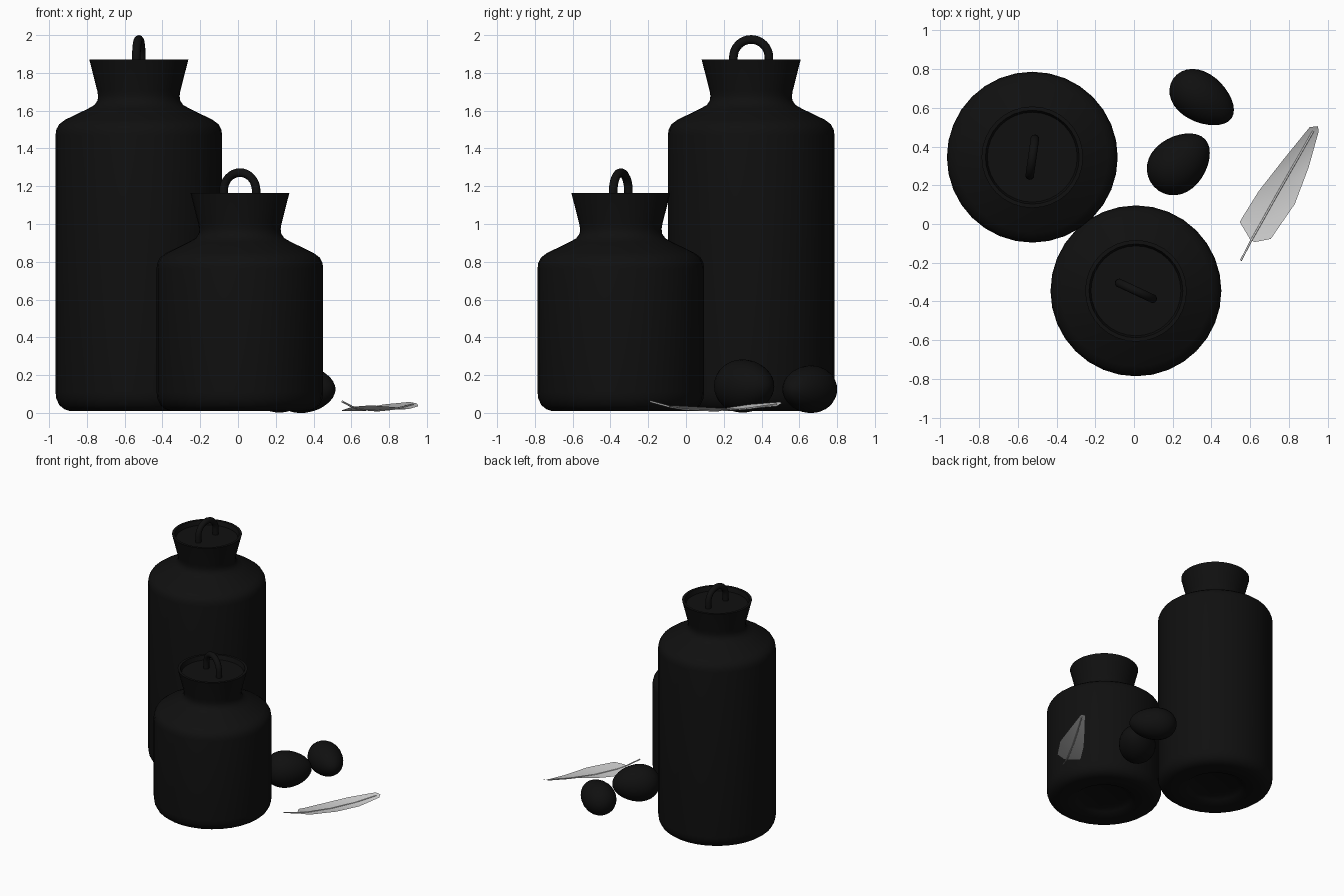
import bpy, bmesh
from math import radians, sin, cos, pi
from mathutils import Matrix, Vector

if "Cube" in bpy.data.objects:
    bpy.data.objects.remove(bpy.data.objects["Cube"])

glaze = bpy.data.materials.new("black_glaze")
glaze.diffuse_color = (0.005, 0.005, 0.005, 1)
glaze.use_nodes = True
glaze.node_tree.nodes["Principled BSDF"].inputs["Base Color"].default_value = glaze.diffuse_color


def finish(name, bm, mat=None, loc=(0, 0, 0), sharp=40):
    bmesh.ops.remove_doubles(bm, verts=bm.verts, dist=1e-5)
    me = bpy.data.meshes.new(name)
    bm.to_mesh(me)
    bm.free()
    me.shade_smooth()
    me.set_sharp_from_angle(angle=radians(sharp))
    ob = bpy.data.objects.new(name, me)
    ob.location = loc
    bpy.context.collection.objects.link(ob)
    if mat:
        me.materials.append(mat)
    return ob


def lathe(name, profile, loc, segs=32):
    bm = bmesh.new()
    vs = [bm.verts.new((r, 0, z)) for r, z in profile]
    es = [bm.edges.new(p) for p in zip(vs, vs[1:])]
    bmesh.ops.spin(bm, geom=vs + es, cent=(0, 0, 0), axis=(0, 0, 1),
                   angle=2 * pi, steps=segs, use_merge=True)
    bmesh.ops.remove_doubles(bm, verts=bm.verts, dist=1e-5)
    bmesh.ops.recalc_face_normals(bm, faces=bm.faces)
    return finish(name, bm, glaze, loc)


def tube(name, pts, radius, mat=None, loc=(0, 0, 0), turn=0):
    cu = bpy.data.curves.new(name, 'CURVE')
    cu.dimensions = '3D'
    cu.bevel_depth = radius
    cu.bevel_resolution = 3
    cu.use_fill_caps = True
    sp = cu.splines.new('POLY')
    sp.points.add(len(pts) - 1)
    for p, co in zip(sp.points, pts):
        p.co = (*co, 1)
    sp.use_smooth = True
    ob = bpy.data.objects.new(name, cu)
    ob.location = loc
    ob.rotation_euler.z = radians(turn)
    bpy.context.collection.objects.link(ob)
    if mat:
        cu.materials.append(mat)
    return ob


# Lidded jars: same shoulder, neck and lid, different body height
def jar(name, x, y, top, turn):
    foot = [(0, 0.05), (0.17, 0.045), (0.21, 0.03), (0.24, 0.01), (0.365, 0.01),
            (0.395, 0.02), (0.42, 0.04), (0.437, 0.075), (0.441, 0.11)]
    upper = [(0.441, -0.40), (0.437, -0.37), (0.422, -0.342), (0.39, -0.318),
             (0.27, -0.26), (0.235, -0.24), (0.218, -0.215), (0.216, -0.19),
             (0.22, -0.165), (0.262, 0), (0.242, 0), (0.232, -0.035), (0, -0.035)]
    lathe(name, foot + [(r, top + z) for r, z in upper], (x, y, 0))
    R = 0.095
    arch = [(R * cos(pi * i / 16), 0, 0.012 + R * sin(pi * i / 16)) for i in range(17)]
    arch = [(R, 0, -0.04)] + arch + [(-R, 0, -0.04)]
    tube(name + "_lid_handle", arch, 0.023, glaze, (x, y, top), turn)


jar("tall_jar", -0.525, 0.345, 1.87, 82)
jar("short_jar", 0.01, -0.345, 1.165, -25)


# Eggs: spheres stretched along x, with a blunt end and a tapered end
def egg(name, loc, length, radius, turn):
    bm = bmesh.new()
    bmesh.ops.create_uvsphere(bm, u_segments=24, v_segments=16, radius=1,
                              matrix=Matrix.Rotation(pi / 2, 4, 'Y'))
    for v in bm.verts:
        k = radius * (1 - 0.14 * v.co.x)
        v.co = Vector((v.co.x * length, v.co.y * k, v.co.z * k))
    ob = finish(name, bm, glaze, loc, 60)
    ob.rotation_euler.z = radians(turn)


egg("egg_near", (0.235, 0.315, 0.142), 0.18, 0.14, 43)
egg("egg_far", (0.353, 0.648, 0.125), 0.182, 0.125, -34)

# Feather: left edge, spine, right edge for each station (x, y, z)
rows = [
    ((0.546, 0.01, 0.012), (0.605, -0.085, 0.032), (0.624, -0.093, 0.034)),
    ((0.56, 0.035, 0.01), (0.645, -0.015, 0.02), (0.706, -0.077, 0.04)),
    ((0.644, 0.17, 0.02), (0.737, 0.15, 0.012), (0.83, 0.103, 0.03)),
    ((0.773, 0.335, 0.045), (0.837, 0.325, 0.022), (0.902, 0.294, 0.02)),
    ((0.907, 0.5, 0.058), (0.925, 0.48, 0.045), (0.954, 0.48, 0.035)),
]
bm = bmesh.new()
grid = [[bm.verts.new(p) for p in row] for row in rows]
for a, b in zip(grid, grid[1:]):
    for i in range(2):
        bm.faces.new((a[i], a[i + 1], b[i + 1], b[i]))
tip = bm.verts.new((0.948, 0.505, 0.05))
bm.faces.new((grid[-1][0], grid[-1][1], tip))
bm.faces.new((grid[-1][1], grid[-1][2], tip))
base = bm.verts.new((0.598, -0.077, 0.03))
bm.faces.new((grid[0][0], base, grid[0][1]))
bmesh.ops.recalc_face_normals(bm, faces=bm.faces)
if sum(f.normal.z for f in bm.faces) < 0:
    bmesh.ops.reverse_faces(bm, faces=bm.faces)
finish("feather_vane", bm, None, sharp=60)
tube("feather_quill", [(0.552, -0.188, 0.06)] + [r[1] for r in rows], 0.005)
